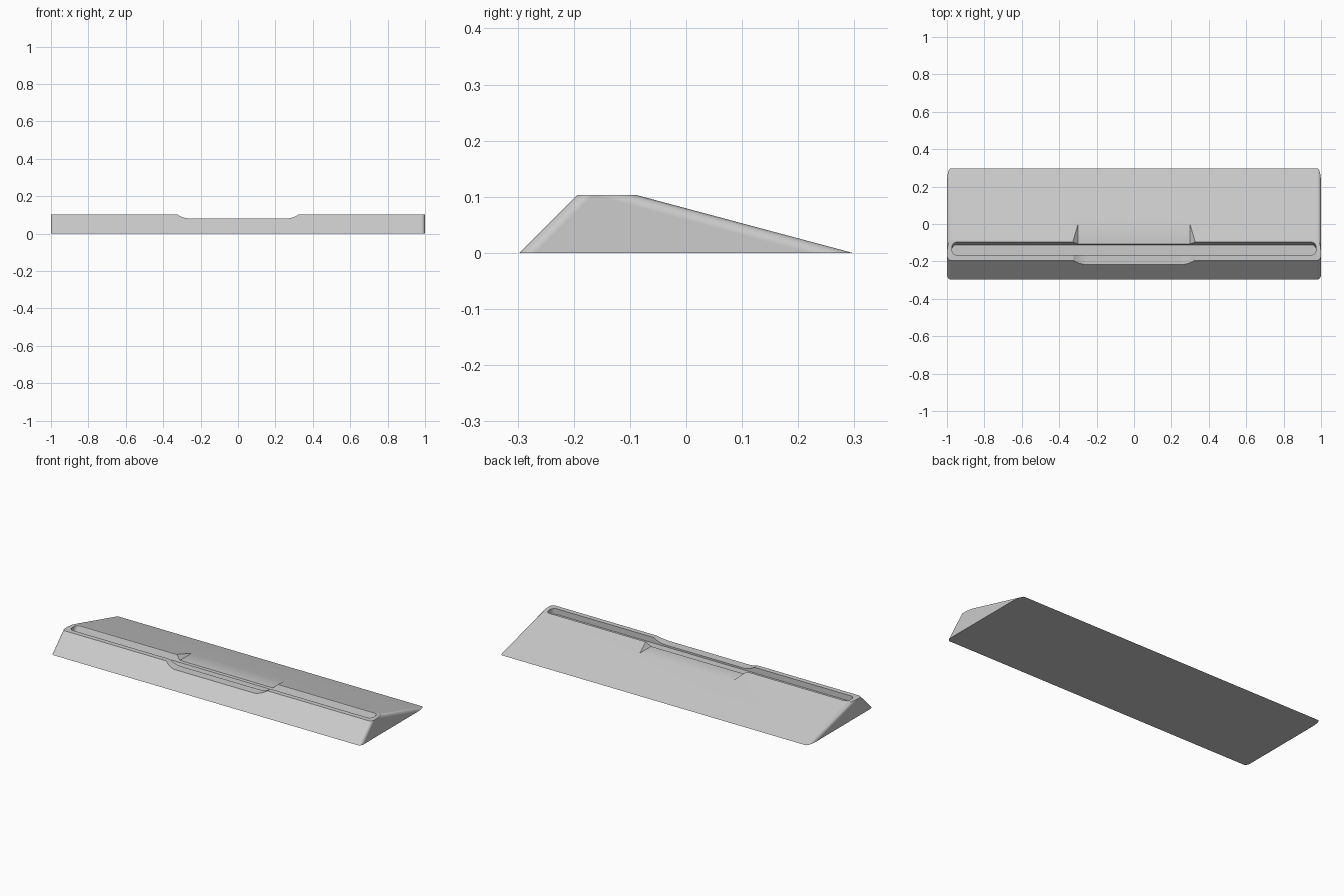
import bpy, bmesh, math

cube = bpy.data.objects.get("Cube")
if cube:
    bpy.data.objects.remove(cube, do_unlink=True)

HEIGHT, NOTCH_Z, FLOOR_Z = 0.103, 0.08, 0.07

grey = bpy.data.materials.new("light_grey")
grey.use_nodes = True
colour = (0.6, 0.6, 0.6, 1)
grey.diffuse_color = colour
grey.node_tree.nodes["Principled BSDF"].inputs["Base Color"].default_value = colour


def loft(name, ring_a, ring_b):
    """Closed solid between two matching rings of points."""
    bm = bmesh.new()
    a = [bm.verts.new(p) for p in ring_a]
    b = [bm.verts.new(p) for p in ring_b]
    n = len(a)
    bm.faces.new(a)
    bm.faces.new(b)
    for i in range(n):
        j = (i + 1) % n
        bm.faces.new((a[i], a[j], b[j], b[i]))
    bmesh.ops.recalc_face_normals(bm, faces=bm.faces)
    mesh = bpy.data.meshes.new(name)
    bm.to_mesh(mesh)
    bm.free()
    mesh.materials.append(grey)
    obj = bpy.data.objects.new(name, mesh)
    bpy.context.collection.objects.link(obj)
    return obj


def cut(target, cutter):
    mod = target.modifiers.new("cut", "BOOLEAN")
    mod.operation, mod.solver, mod.object = "DIFFERENCE", "EXACT", cutter
    bpy.context.view_layer.objects.active = target
    bpy.ops.object.modifier_apply(modifier=mod.name)
    bpy.data.objects.remove(cutter, do_unlink=True)


def arc(cx, cy, rx, ry, start, end, steps=8):
    angles = [math.radians(start + (end - start) * i / steps) for i in range(steps + 1)]
    return [(cx + rx * math.cos(t), cy + ry * math.sin(t)) for t in angles]


def rounded_ring(half_x, y_front, y_back, z, rx, ry_front, ry_back):
    """Horizontal rectangle with elliptical corners."""
    x, front, back = half_x - rx, y_front + ry_front, y_back - ry_back
    points = (arc(x, back, rx, ry_back, 0, 90) + arc(-x, back, rx, ry_back, 90, 180)
              + arc(-x, front, rx, ry_front, 180, 270)
              + arc(x, front, rx, ry_front, 270, 360))
    return [(px, py, z) for px, py in points]


# Wedge body with a flat crest; both slopes have rounded ends
FILLET = (0.02, 0.028, 0.077)
body = loft("stand_body", rounded_ring(1, -0.297, 0.297, 0, *FILLET),
            rounded_ring(1, -0.194, -0.088, HEIGHT, *FILLET))

# Thumb notch: curved shoulders in front, straight shoulders behind
curved = arc(0.25, NOTCH_Z + 0.134, 0.134, 0.134, -40, -90)
straight = [(0.354, 0.13), (0.3, NOTCH_Z)]
for half, y0, y1 in ((curved, -0.4, -0.13), (straight, -0.14, 0.1)):
    profile = half + [(-x, z) for x, z in reversed(half)]
    cut(body, loft("notch_cutter", [(x, y0, z) for x, z in profile],
                   [(x, y1, z) for x, z in profile]))

# Long slot with an upright front wall and a leaning back wall
SLOT_CORNER = (0.025, 0.025, 0.025)
cut(body, loft("slot_cutter",
               rounded_ring(0.973, -0.165, -0.111, FLOOR_Z, *SLOT_CORNER),
               rounded_ring(0.973, -0.165, -0.086, 0.13, *SLOT_CORNER)))

# Smooth the fillets, keep the creases
bpy.ops.object.select_all(action="DESELECT")
body.select_set(True)
bpy.context.view_layer.objects.active = body
bpy.ops.object.shade_smooth_by_angle(angle=math.radians(30))
weighted = body.modifiers.new("even_shading", "WEIGHTED_NORMAL")
weighted.keep_sharp = True
